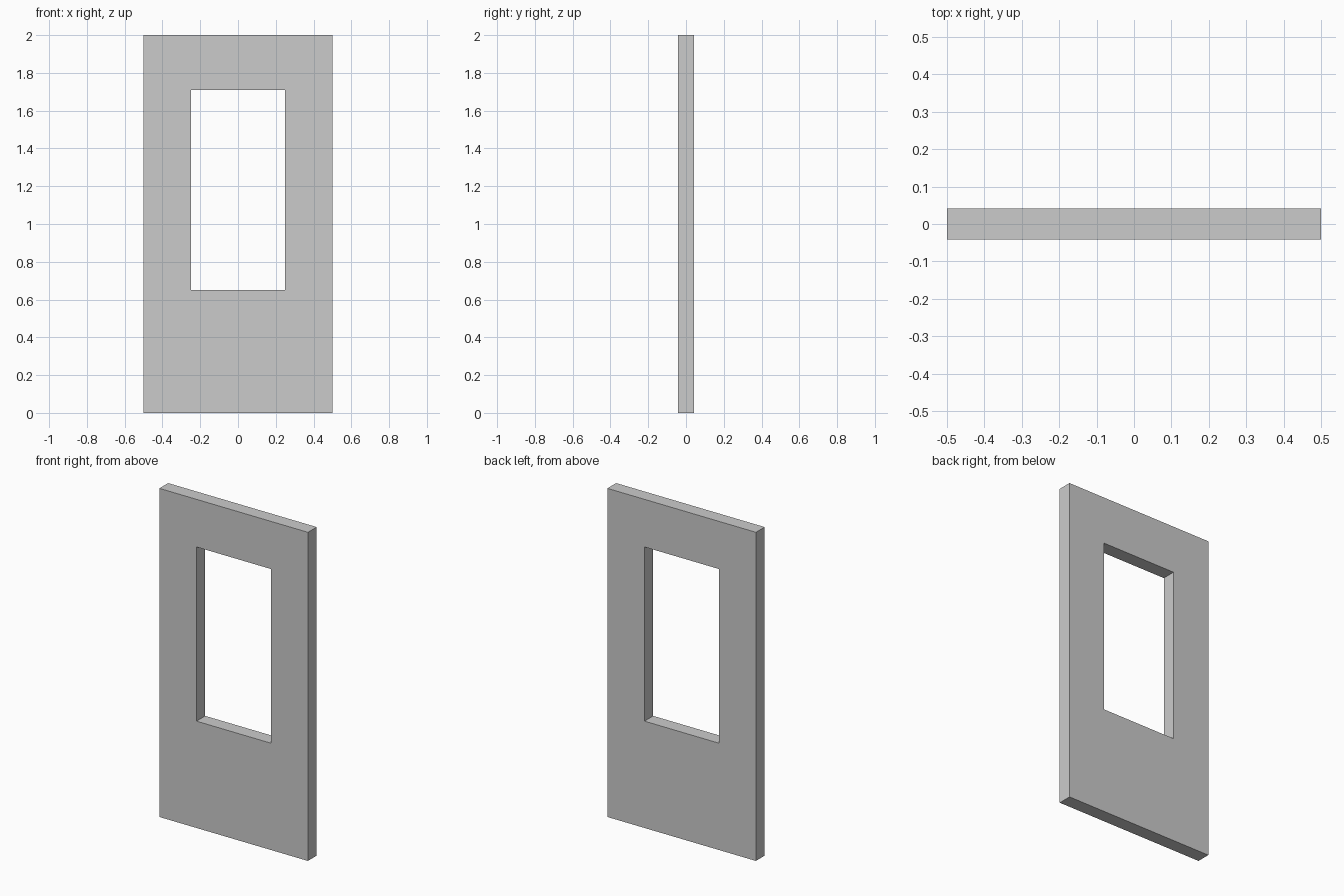
import bpy
import bmesh

if "Cube" in bpy.data.objects:
    bpy.data.objects.remove(bpy.data.objects["Cube"])

HALF_DEPTH = 0.042


def rectangle(bm, half_width, bottom, top, y):
    corners = [(-half_width, bottom), (half_width, bottom),
               (half_width, top), (-half_width, top)]
    return [bm.verts.new((x, y, z)) for x, z in corners]


def bridge(bm, loop_a, loop_b):
    for i in range(4):
        j = (i + 1) % 4
        bm.faces.new((loop_a[i], loop_a[j], loop_b[j], loop_b[i]))


# Wall panel: four rectangular loops joined into a ring around the window opening
bm = bmesh.new()
loops = [rectangle(bm, 0.5, 0.0, 2.0, -HALF_DEPTH),
         rectangle(bm, 0.25, 0.65, 1.71, -HALF_DEPTH),
         rectangle(bm, 0.25, 0.65, 1.71, HALF_DEPTH),
         rectangle(bm, 0.5, 0.0, 2.0, HALF_DEPTH)]
for i in range(4):
    bridge(bm, loops[i], loops[(i + 1) % 4])
bmesh.ops.recalc_face_normals(bm, faces=bm.faces)

mesh = bpy.data.meshes.new("window_wall_panel")
bm.to_mesh(mesh)
bm.free()
panel = bpy.data.objects.new("window_wall_panel", mesh)
bpy.context.collection.objects.link(panel)
